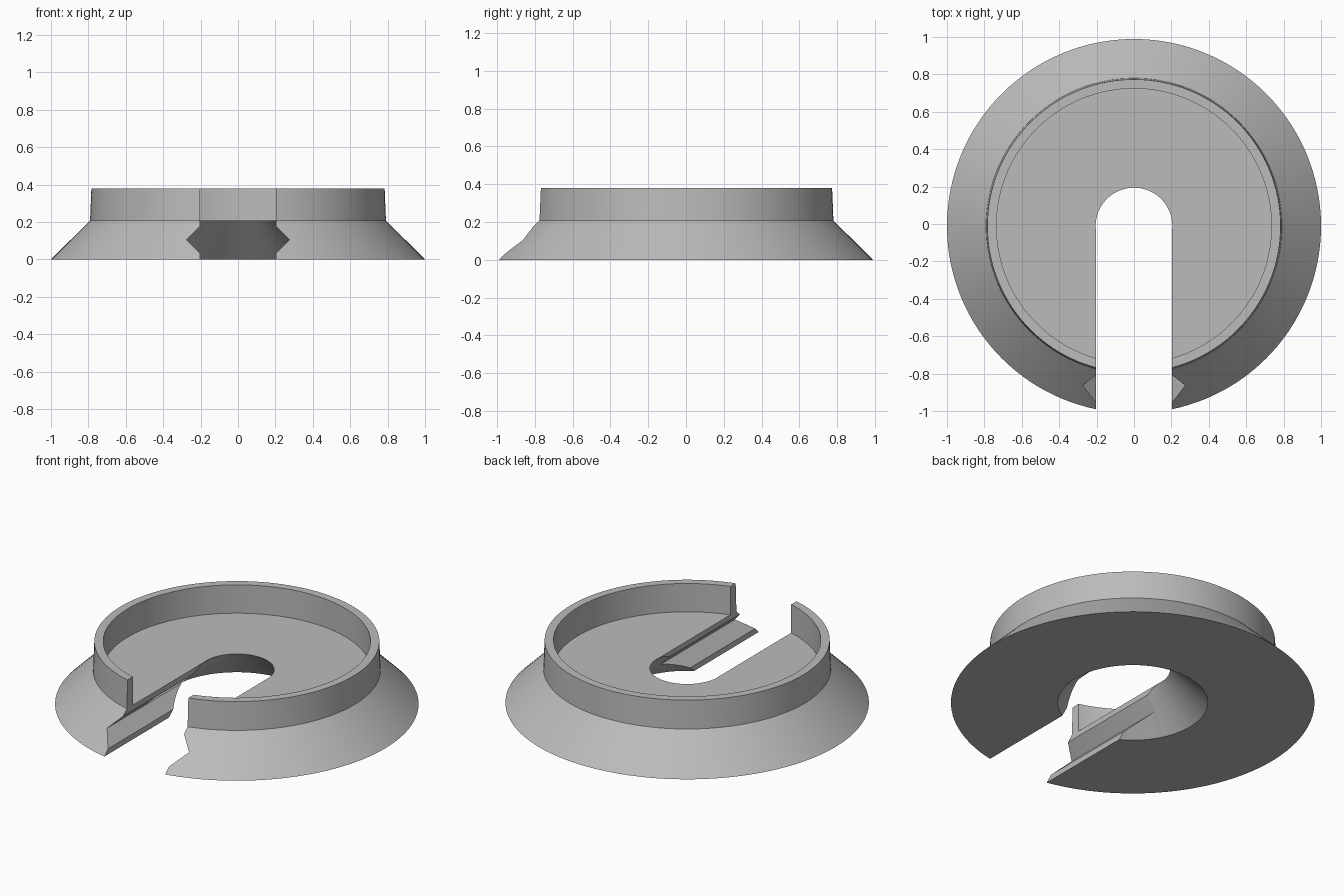
import bpy, bmesh, math
from mathutils import Matrix

cube = bpy.data.objects.get("Cube")
if cube:
    bpy.data.objects.remove(cube, do_unlink=True)

CENTRE_Y = -0.011   # round axis, shifted because the slot trims the front
SEGMENTS = 128

grey = bpy.data.materials.new("light_grey")
grey.use_nodes = True
colour = (0.5, 0.5, 0.5, 1)
grey.diffuse_color = colour
grey.node_tree.nodes["Principled BSDF"].inputs["Base Color"].default_value = colour


def add_object(name, bm):
    bmesh.ops.recalc_face_normals(bm, faces=bm.faces)
    mesh = bpy.data.meshes.new(name)
    bm.to_mesh(mesh)
    bm.free()
    mesh.materials.append(grey)
    ob = bpy.data.objects.new(name, mesh)
    bpy.context.collection.objects.link(ob)
    ob.location.y = CENTRE_Y
    return ob


def lathe(name, profile):
    """Closed (radius, height) profile turned round the z axis."""
    bm = bmesh.new()
    rings = []
    for i in range(SEGMENTS):
        turn = Matrix.Rotation(i * math.tau / SEGMENTS, 3, 'Z')
        rings.append([bm.verts.new(turn.col[0] * r + turn.col[2] * z) for r, z in profile])
    n = len(profile)
    for i, ring in enumerate(rings):
        after = rings[(i + 1) % SEGMENTS]
        for j in range(n):
            k = (j + 1) % n
            bm.faces.new((ring[j], after[j], after[k], ring[k]))
    return add_object(name, bm)


def prism(name, section, y0, y1):
    """Closed (x, z) section pushed along y."""
    bm = bmesh.new()
    face = bm.faces.new([bm.verts.new((x, y0, z)) for x, z in section])
    ext = bmesh.ops.extrude_face_region(bm, geom=[face])
    moved = [v for v in ext["geom"] if isinstance(v, bmesh.types.BMVert)]
    bmesh.ops.translate(bm, verts=moved, vec=(0, y1 - y0, 0))
    return add_object(name, bm)


# Flared base, raised rim, flat floor and conical centre hole
body = lathe("flared_base_with_rim", [
    (0.413, 0), (1, 0), (0.791, 0.208), (0.784, 0.38),
    (0.735, 0.38), (0.735, 0.208), (0.205, 0.208)])

# Slot open to the front, with a V groove along each side
right_half = [(0.204, -0.1), (0.204, 0.034), (0.275, 0.105), (0.204, 0.176), (0.204, 0.5)]
section = right_half + [(-x, z) for x, z in reversed(right_half)]
cutter = prism("slot_cutter", section, -1.2, 0.0)
cutter.hide_render = True

bpy.context.view_layer.objects.active = body
body.select_set(True)
cut = body.modifiers.new("slot", 'BOOLEAN')
cut.operation = 'DIFFERENCE'
cut.solver = 'EXACT'
cut.object = cutter
bpy.ops.object.modifier_apply(modifier=cut.name)
bpy.data.objects.remove(cutter, do_unlink=True)

# Smooth round surfaces, crisp edges
bpy.ops.object.shade_smooth_by_angle(angle=math.radians(25))
